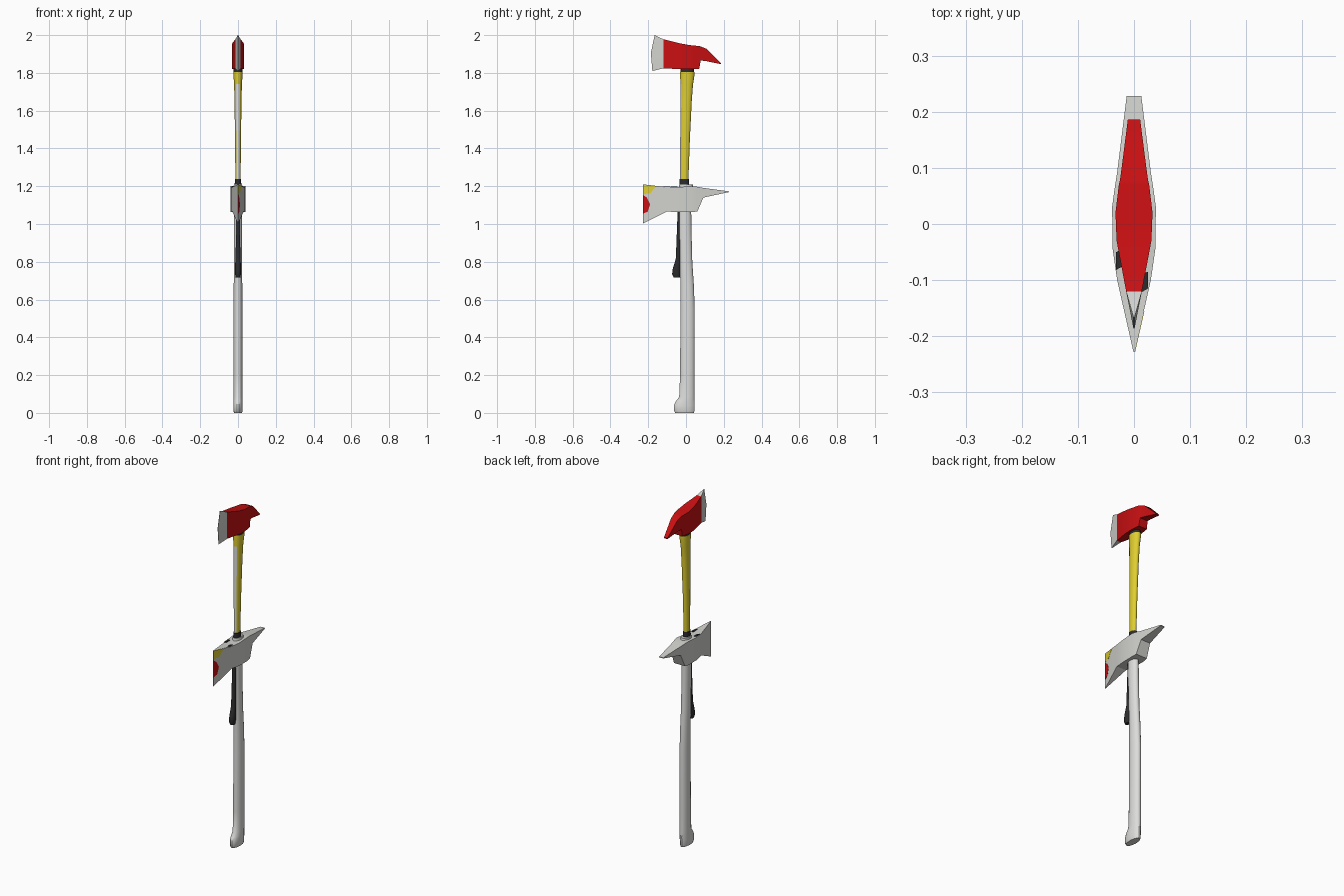
import bpy, bmesh, math

if "Cube" in bpy.data.objects:
    bpy.data.objects.remove(bpy.data.objects["Cube"])


def material(name, r, g, b):
    m = bpy.data.materials.new(name)
    m.diffuse_color = (r, g, b, 1)
    m.use_nodes = True
    m.node_tree.nodes["Principled BSDF"].inputs["Base Color"].default_value = m.diffuse_color
    return m


RED = material("red paint", 0.58, 0.005, 0.006)
YELLOW = material("yellow", 0.74, 0.62, 0.03)
STEEL = material("pale steel", 0.64, 0.64, 0.61)
WHITE = material("pale handle", 0.72, 0.72, 0.71)
DARK = material("black rubber", 0.025, 0.025, 0.027)


def loft(name, rings, mats, rule=None, angle=35):
    """Skin equal-length rings of points, cap both ends, colour faces by rule."""
    bm = bmesh.new()
    rows = [[bm.verts.new(p) for p in ring] for ring in rings]
    n = len(rows[0])
    for a, b in zip(rows, rows[1:]):
        for i in range(n):
            j = (i + 1) % n
            bm.faces.new((a[i], a[j], b[j], b[i]))
    bm.faces.new(rows[0][::-1])
    bm.faces.new(rows[-1])
    bmesh.ops.recalc_face_normals(bm, faces=bm.faces)
    if rule:
        for f in bm.faces:
            f.material_index = rule(f)
    me = bpy.data.meshes.new(name)
    bm.to_mesh(me)
    bm.free()
    for m in mats:
        me.materials.append(m)
    ob = bpy.data.objects.new(name, me)
    bpy.context.collection.objects.link(ob)
    bpy.ops.object.select_all(action='DESELECT')
    ob.select_set(True)
    bpy.context.view_layer.objects.active = ob
    bpy.ops.object.shade_smooth_by_angle(angle=math.radians(angle))
    return ob


def shaft(name, sections, mats, rule=None, n=16):
    """Oval sections: z, y min, y max, half width in x."""
    rings = []
    for z, y0, y1, hx in sections:
        rings.append([(hx * math.sin(math.tau * (i + .5) / n),
                       (y0 + y1) / 2 - (y1 - y0) / 2 * math.cos(math.tau * (i + .5) / n), z)
                      for i in range(n)])
    return loft(name, rings, mats, rule)


def head(name, stations, mats, rule=None):
    """Stations along y: (bottom, middle, top y), z bottom, z top, half width."""
    rings = []
    for (yb, ym, yt), zb, zt, w in stations:
        side = [(yb, zb), (ym, (zb + zt) / 2), (yt, zt)]
        rings.append([(w, y, z) for y, z in side] + [(-w, y, z) for y, z in side[::-1]])
    return loft(name, rings, mats, rule, 25)


def plate(name, pts, offset, mat):
    """Thin plate made from a base outline and an offset vector."""
    top = [tuple(c + d for c, d in zip(p, offset)) for p in pts]
    return loft(name, [pts, top], [mat])


# upper axe head: bare edge, red body and pick
head("upper_axe_head", [
    ((-.178, -.186, -.166), 1.81, 2.0, .001),
    ((-.12,) * 3, 1.824, 1.978, .014),
    ((-.03,) * 3, 1.82, 1.956, .031),
    ((.02,) * 3, 1.82, 1.947, .033),
    ((.07,) * 3, 1.822, 1.942, .027),
    ((.078,) * 3, 1.866, 1.94, .025),
    ((.108,) * 3, 1.862, 1.928, .021),
    ((.186,) * 3, 1.846, 1.851, .011),
], [RED, STEEL], lambda f: int(f.calc_center_median().y < -.121))

# lower axe head: blade, socket and spike
head("lower_axe_head", [
    ((-.228,) * 3, 1.003, 1.21, .001),
    ((-.1,) * 3, 1.066, 1.195, .03),
    ((-.045,) * 3, 1.063, 1.195, .038),
    ((.03,) * 3, 1.063, 1.2, .039),
    ((.06,) * 3, 1.066, 1.197, .035),
    ((.092,) * 3, 1.14, 1.191, .03),
    ((.228,) * 3, 1.169, 1.173, .013),
], [STEEL])

# painted marks on the lower blade
def on_blade(pts):
    return [(.001 + (y + .228) * .029 / .128, y, z) for y, z in pts]


plate("yellow_mark", on_blade([(-.227, 1.209), (-.155, 1.2), (-.172, 1.185), (-.19, 1.16),
                               (-.208, 1.162), (-.227, 1.155)]), (.001, 0, 0), YELLOW)
plate("red_mark", on_blade([(-.227, 1.153), (-.208, 1.14), (-.19, 1.105), (-.203, 1.065),
                            (-.227, 1.055)]), (.001, 0, 0), RED)

# dark marks on top of the lower head
for x, y in ((.019, -.105), (-.026, -.065)):
    plate("top_mark", [(x - .006, y - .017, 1.195), (x + .006, y - .01, 1.195),
                       (x + .006, y + .02, 1.195), (x - .006, y + .015, 1.195)],
          (0, 0, .004), DARK)

# lower handle with flared foot
shaft("lower_handle", [
    (0, -.058, .043, .021), (.012, -.065, .046, .025), (.04, -.065, .047, .025),
    (.06, -.055, .047, .025), (.085, -.037, .046, .024), (.2, -.032, .046, .024),
    (.55, -.03, .047, .024), (.68, -.03, .042, .023), (.8, -.034, .034, .022),
    (.95, -.038, .03, .022), (1.08, -.04, .028, .022)], [WHITE])

# upper handle, pale strip on its front
shaft("upper_handle", [
    (1.23, -.031, .013, .014), (1.45, -.031, .021, .016), (1.65, -.03, .031, .019),
    (1.74, -.03, .038, .021), (1.79, -.032, .046, .025), (1.805, -.032, .046, .025)],
    [YELLOW, WHITE],
    lambda f: int(f.normal.y < -.75 and f.calc_center_median().z < 1.72))

# collars
shaft("socket_collar", [(1.185, -.04, .042, .026), (1.21, -.036, .036, .022)], [STEEL])
shaft("lower_grip_ring", [(1.2, -.034, .018, .018), (1.238, -.034, .016, .017)], [DARK])
shaft("upper_grip_ring", [(1.8, -.03, .043, .023), (1.825, -.03, .043, .023)], [DARK])

# dark handle end hanging in front of the lower handle
shaft("front_grip", [
    (.717, -.066, -.032, .012), (.735, -.074, -.03, .016), (.765, -.07, -.028, .016),
    (.795, -.06, -.028, .015), (.82, -.054, -.028, .013), (.95, -.049, -.028, .011),
    (1.075, -.044, -.026, .01)], [DARK])
